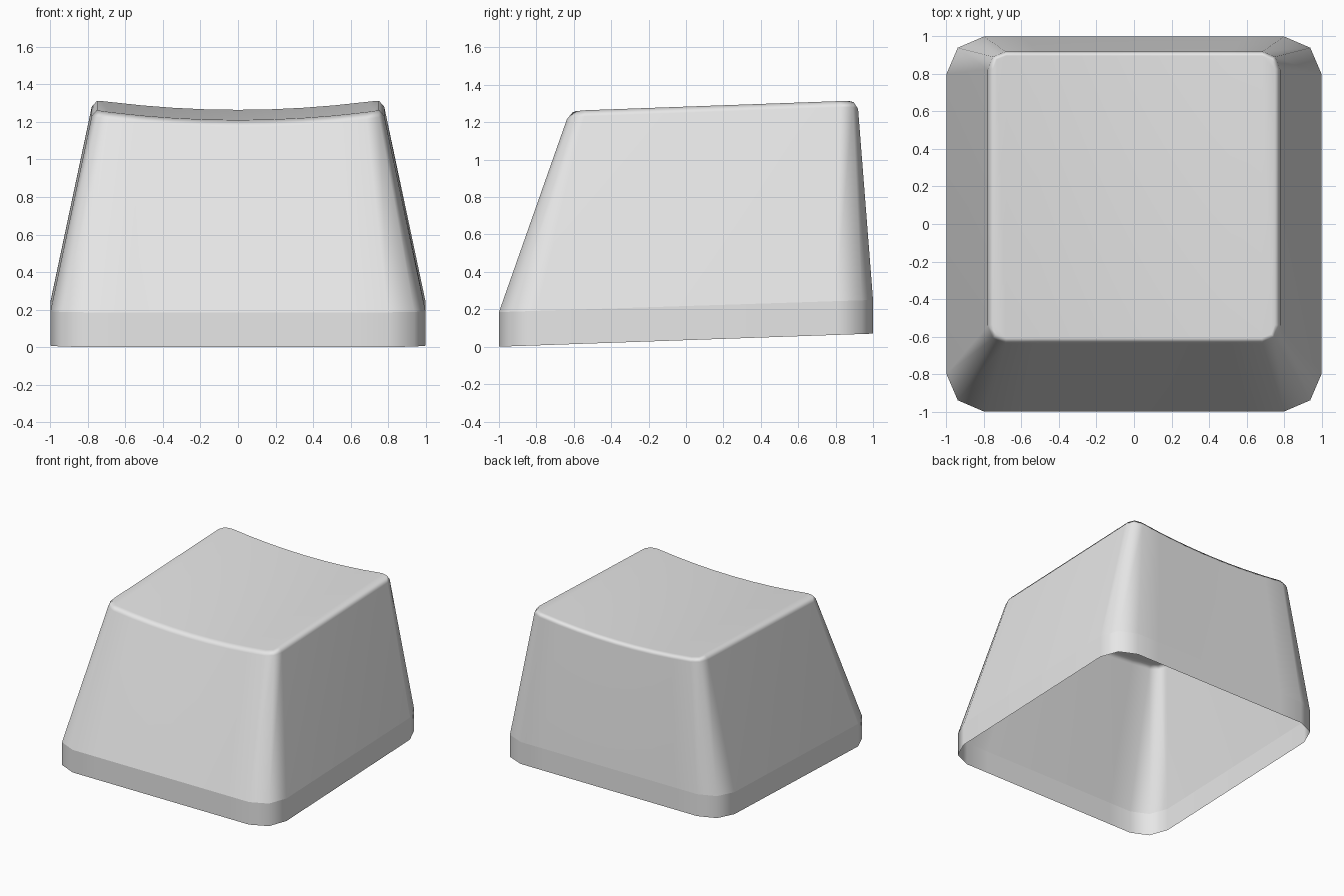
import bpy
import bmesh

cube = bpy.data.objects.get("Cube")
if cube:
    bpy.data.objects.remove(cube, do_unlink=True)

SEG = 8  # segments along the curved front and back edges


def outline(hx, y0, y1, cut, mid):
    """Rounded rectangle, counter-clockwise from the front left."""
    run = [(hx - cut) * (2 * i / SEG - 1) for i in range(SEG + 1)]
    right = [(hx - mid, y0 + mid), (hx, y0 + cut), (hx, y1 - cut), (hx - mid, y1 - mid)]
    left = [(-x, y) for x, y in reversed(right)]
    return [(x, y0) for x in run] + right + [(x, y1) for x in reversed(run)] + left


def dish(x, y):
    """Tilted, sideways-scooped top surface."""
    return 1.265 + 0.036 * (y - 0.9) + 0.09 * x * x


base = outline(1.0, -1.0, 1.0, 0.2, 0.06)
rim = outline(0.78, -0.637, 0.92, 0.095, 0.028)
crown = outline(0.752, -0.607, 0.897, 0.07, 0.02)

bm = bmesh.new()
rings = [
    [bm.verts.new((x, y, 0.035 + 0.035 * y)) for x, y in base],
    [bm.verts.new((x, y, 0.2175 + 0.0325 * y)) for x, y in base],
    [bm.verts.new((x, y, dish(x, y) - 0.036)) for x, y in rim],
    [bm.verts.new((x, y, dish(x, y))) for x, y in crown],
]

# Skirt, sloping walls and softened rim
n = len(base)
for low, high in zip(rings, rings[1:]):
    for i in range(n):
        j = (i + 1) % n
        bm.faces.new((low[i], low[j], high[j], high[i]))

# Dished top: strips from front to back, closed by a piece at each side
top = rings[-1]
back = 2 * SEG + 5
for i in range(SEG):
    bm.faces.new((top[i], top[i + 1], top[back - i - 1], top[back - i]))
bm.faces.new(top[SEG:SEG + 6])
bm.faces.new(top[back:] + [top[0]])

# Smooth everywhere except the crease above the skirt
for f in bm.faces:
    f.smooth = True
for i in range(n):
    bm.edges.get((rings[1][i], rings[1][(i + 1) % n])).smooth = False

mesh = bpy.data.meshes.new("keycap_shell")
bm.to_mesh(mesh)
bm.free()

# Plain plastic
color = (0.8, 0.8, 0.8, 1.0)
mat = bpy.data.materials.new("light_grey_plastic")
mat.use_nodes = True
mat.diffuse_color = color
mat.node_tree.nodes["Principled BSDF"].inputs["Base Color"].default_value = color
mesh.materials.append(mat)

shell = bpy.data.objects.new("keycap_shell", mesh)
bpy.context.collection.objects.link(shell)
weighted = shell.modifiers.new("flat_walls", "WEIGHTED_NORMAL")
weighted.keep_sharp = True
